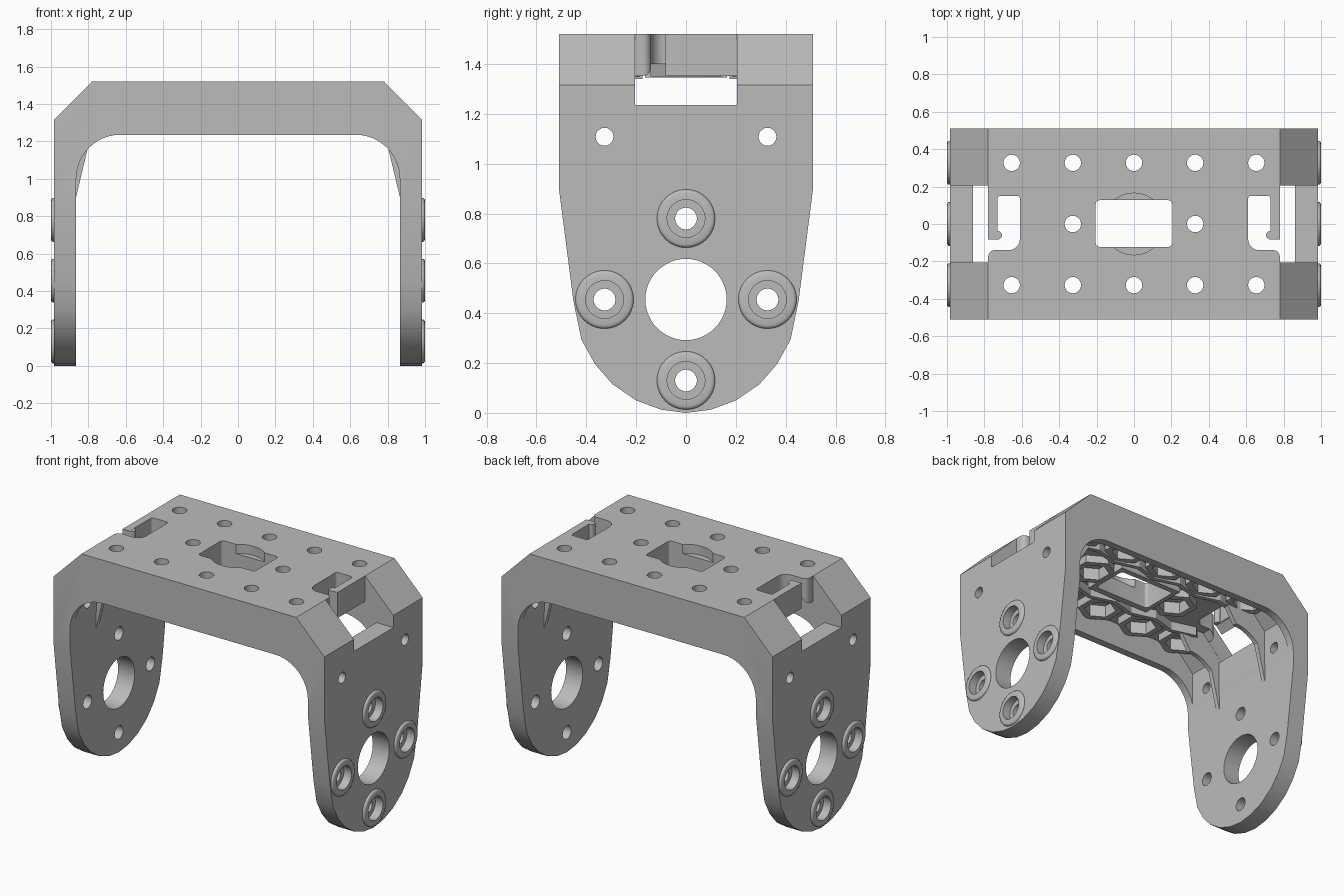
import bpy, bmesh
from math import sin, cos, pi, radians

cube = bpy.data.objects.get("Cube")
if cube:
    bpy.data.objects.remove(cube, do_unlink=True)

grey = bpy.data.materials.new("plain_grey")
grey.use_nodes = True
grey.diffuse_color = (0.5, 0.5, 0.5, 1)
grey.node_tree.nodes["Principled BSDF"].inputs["Base Color"].default_value = (0.5, 0.5, 0.5, 1)


def finish(name, bm):
    bmesh.ops.recalc_face_normals(bm, faces=bm.faces)
    mesh = bpy.data.meshes.new(name)
    bm.to_mesh(mesh)
    bm.free()
    mesh.materials.append(grey)
    ob = bpy.data.objects.new(name, mesh)
    bpy.context.collection.objects.link(ob)
    return ob


def prism(name, pts, axis, lo, hi):
    """Extrude a 2D outline along an axis from lo to hi."""
    place = {"x": lambda a, b, h: (h, a, b),
             "y": lambda a, b, h: (a, h, b),
             "z": lambda a, b, h: (a, b, h)}[axis]
    bm = bmesh.new()
    low = [bm.verts.new(place(a, b, lo)) for a, b in pts]
    high = [bm.verts.new(place(a, b, hi)) for a, b in pts]
    bm.faces.new(low)
    bm.faces.new(high)
    for i in range(len(pts)):
        j = (i + 1) % len(pts)
        bm.faces.new((low[i], low[j], high[j], high[i]))
    return finish(name, bm)


def arc(a, b, r, start, end, n):
    return [(a + r * cos(radians(start + (end - start) * i / n)),
             b + r * sin(radians(start + (end - start) * i / n))) for i in range(n + 1)]


def circle(a, b, r, n=32, start=0):
    return arc(a, b, r, start, start + 360, n)[:-1]


def box(a0, a1, b0, b1, r=0.0):
    if not r:
        return [(a0, b0), (a1, b0), (a1, b1), (a0, b1)]
    return (arc(a1 - r, b1 - r, r, 0, 90, 5) + arc(a0 + r, b1 - r, r, 90, 180, 5)
            + arc(a0 + r, b0 + r, r, 180, 270, 5) + arc(a1 - r, b0 + r, r, 270, 360, 5))


def mirrored(half):
    return half + [(-a, b) for a, b in reversed(half)]


def select(ob):
    bpy.ops.object.select_all(action="DESELECT")
    ob.select_set(True)
    bpy.context.view_layer.objects.active = ob


def combine(ob, other, operation="DIFFERENCE"):
    select(ob)
    mod = ob.modifiers.new("combine", "BOOLEAN")
    mod.operation = operation
    mod.solver = "EXACT"
    mod.object = other
    bpy.ops.object.modifier_apply(modifier=mod.name)
    bpy.data.objects.remove(other, do_unlink=True)


def smooth(ob, angle=32):
    select(ob)
    bpy.ops.object.shade_smooth_by_angle(angle=radians(angle))


# Arch bracket: U outline trimmed by the rounded side outline
inner = arc(0.63, 1.0, 0.235, 90, 0, 12)
bracket = prism("bracket", mirrored(inner + [(0.865, -0.1), (0.985, -0.1), (0.985, 1.315),
                                             (0.78, 1.52)])[::-1], "y", -0.6, 0.6)
side = [(0.1, 0.013), (0.2, 0.05), (0.295, 0.115), (0.365, 0.195), (0.42, 0.295),
        (0.452, 0.45), (0.51, 0.9), (0.51, 1.6)]
combine(bracket, prism("trim", [(0, 0)] + mirrored(side), "x", -1.2, 1.2), "INTERSECT")

# Hollow underside and end windows
combine(bracket, prism("pocket", mirrored([(0.862, 0.95), (0.862, 1.265), (0.735, 1.4)]),
                       "y", -0.46, 0.46))
for s in (-1, 1):
    xs = sorted((s * 0.78, s * 1.1))
    combine(bracket, prism("window", box(*xs, -0.205, 0.205), "z", 1.235, 1.6))

# Hexagonal nut seats under the deck
seats = [(0.327 * i, y) for i in range(-2, 3) for y in (-0.327, 0.327)]
seats += [(-0.327, 0), (0.327, 0)]
for x, y in seats:
    combine(bracket, prism("seat", circle(x, y, 0.142, 6, 30), "z", 1.35, 1.41), "UNION")

# Frame around the central opening
combine(bracket, prism("frame", box(-0.235, 0.235, -0.165, 0.165), "z", 1.345, 1.41), "UNION")

# Bolt holes and nut recesses
for x, y in seats:
    combine(bracket, prism("nut", circle(x, y, 0.098, 6, 30), "z", 1.2, 1.43))
    combine(bracket, prism("bolt", circle(x, y, 0.044, 20), "z", 1.3, 1.6))

# Central opening with a shallow round recess
combine(bracket, prism("opening", box(-0.205, 0.205, -0.122, 0.127, 0.02), "z", 1.2, 1.6))
combine(bracket, prism("recess", circle(0, 0, 0.165, 40), "z", 1.46, 1.6))

# Cable slots with a hooked tab at both ends
for s in (-1, 1):
    slot = (arc(0.67, -0.08, 0.06, 180, 270, 6)
            + [(0.745, -0.14)] + arc(0.745, -0.175, 0.035, 90, 0, 5)
            + [(0.8, -0.175), (0.8, -0.082), (0.73, -0.082)]
            + arc(0.715, 0.135, 0.015, 0, 90, 4) + arc(0.625, 0.135, 0.015, 90, 180, 4))
    combine(bracket, prism("slot", [(s * a, b) for a, b in slot], "z", 1.2, 1.6))
    hook = (arc(0.757, -0.057, 0.025, 0, -90, 5) + arc(0.729, -0.06, 0.023, 270, 90, 10)
            + [(0.735, -0.03), (0.78, -0.03)])
    smooth(prism("left_hook" if s > 0 else "right_hook",
                 [(s * a, b) for a, b in hook], "z", 1.4, 1.5195))

# Leg openings
mounts = [(0, 0.78), (0, 0.13), (-0.327, 0.455), (0.327, 0.455)]
combine(bracket, prism("axle", circle(0, 0.455, 0.163, 48), "x", -1.2, 1.2))
for y in (-0.327, 0.327):
    combine(bracket, prism("side_hole", circle(y, 1.108, 0.036, 20), "x", -1.2, 1.2))
for y, z in mounts:
    combine(bracket, prism("mount_hole", circle(y, z, 0.044, 20), "x", -1.2, 1.2))
    for s in (-1, 1):
        combine(bracket, prism("bore", circle(y, z, 0.076, 32),
                               "x", *sorted((s * 0.945, s * 1.2))))
smooth(bracket)


# Raised collars on the outer leg faces
def collar(name, s, y, z, n=32):
    section = [(0.076, 0.975), (0.076, 1.0), (0.104, 1.0), (0.112, 0.997),
               (0.117, 0.99), (0.117, 0.975)]
    bm = bmesh.new()
    rings = [[bm.verts.new((s * x, y + r * cos(2 * pi * i / n), z + r * sin(2 * pi * i / n)))
              for i in range(n)] for r, x in section]
    for k in range(len(rings)):
        p, q = rings[k], rings[(k + 1) % len(rings)]
        for i in range(n):
            j = (i + 1) % n
            bm.faces.new((p[i], p[j], q[j], q[i]))
    smooth(finish(name, bm), 40)


for s, label in ((1, "left"), (-1, "right")):
    for k, (y, z) in enumerate(mounts):
        collar(f"{label}_collar_{k + 1}", s, y, z)

# Tapered corner fins and wavy ribs along the deck underside
fin = ([(0.56, 1.345)] + arc(0.63, 1.0, 0.235, 90, 42, 7)
       + [(0.866, 0.9), (0.89, 0.9), (0.89, 1.28), (0.75, 1.42), (0.56, 1.42)])
waves = [(0.1635 * i, 0.205 if i % 2 == 0 else 0.25) for i in range(-4, 5)]
for t, place in ((-1, "front"), (1, "back")):
    for s, label in ((1, "left"), (-1, "right")):
        smooth(prism(f"{place}_{label}_fin", [(s * a, b) for a, b in fin],
                     "y", *sorted((t * 0.206, t * 0.236))))
    rib = waves + [(x, y - 0.03) for x, y in reversed(waves)]
    prism(f"{place}_rib", [(x, t * y) for x, y in rib], "z", 1.34, 1.405)
